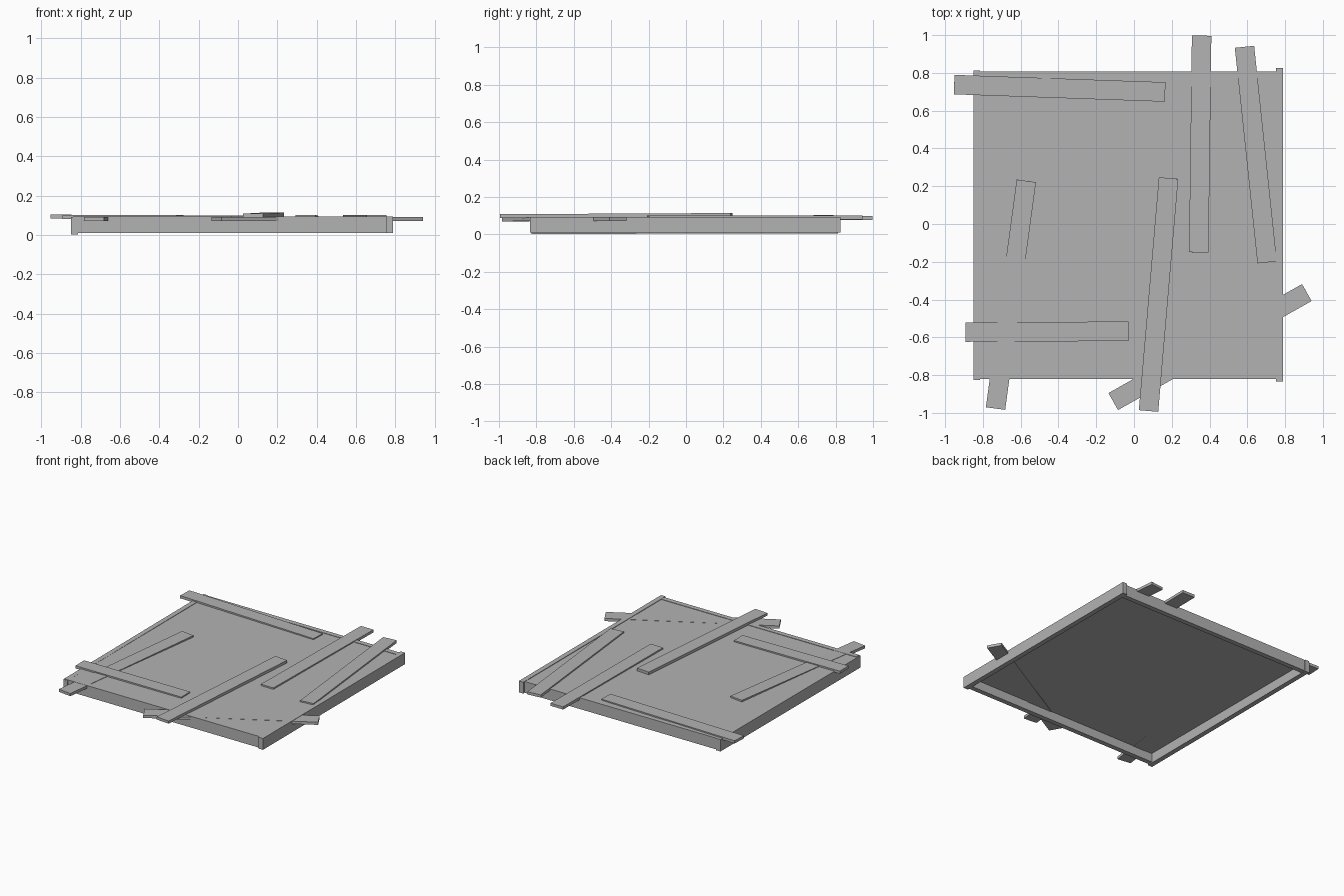
import bpy
from math import atan2, asin
from mathutils import Vector, Matrix

if "Cube" in bpy.data.objects:
    bpy.data.objects.remove(bpy.data.objects["Cube"])

grey = bpy.data.materials.new("weathered grey")
grey.use_nodes = True
colour = (0.45, 0.45, 0.45, 1)
grey.diffuse_color = colour
grey.node_tree.nodes["Principled BSDF"].inputs["Base Color"].default_value = colour


def board(name, start, end, width, thickness):
    """Box whose top face centre line runs from start to end."""
    a, b = Vector(start), Vector(end)
    d = b - a
    bpy.ops.mesh.primitive_cube_add(size=1)
    ob = bpy.context.object
    ob.name = name
    ob.data.transform(Matrix.Translation((0, 0, -thickness / 2))
                      @ Matrix.Diagonal((d.length, width, thickness, 1)))
    ob.location = (a + b) / 2
    ob.rotation_euler = (0, -asin(d.z / d.length), atan2(d.y, d.x))
    ob.data.materials.append(grey)
    return ob


# Frame: two long side rails, with front and back rails between them
board("left_rail", (0.77, -0.835, 0.094), (0.77, 0.825, 0.094), 0.036, 0.084)
board("right_rail", (-0.832, -0.825, 0.09), (-0.832, 0.812, 0.094), 0.036, 0.088)
board("front_rail", (-0.84, -0.803, 0.093), (0.77, -0.803, 0.093), 0.036, 0.083)
board("back_rail", (-0.84, 0.79, 0.093), (0.77, 0.79, 0.093), 0.036, 0.083)

# Thin panel set into the top of the frame
board("panel", (-0.83, -0.005, 0.09), (0.765, -0.005, 0.09), 1.58, 0.016)

# Loose planks nailed over the panel, slightly sunk into it
planks = {
    "centre_plank": ((0.077, -0.99, 0.108), (0.183, 0.243, 0.114)),
    "right_front_plank": ((-0.733, -0.977, 0.09), (-0.57, 0.228, 0.102)),
    "right_cross_plank": ((-0.892, -0.572, 0.102), (-0.03, -0.568, 0.099)),
    "back_cross_plank": ((-0.952, 0.738, 0.103), (0.165, 0.699, 0.098)),
    "back_plank": ((0.358, 0.997, 0.097), (0.343, -0.15, 0.101)),
    "left_back_plank": ((0.585, 0.938, 0.1), (0.705, -0.203, 0.1)),
    "diagonal_plank": ((-0.11, -0.94, 0.09), (0.915, -0.363, 0.092)),
}
for name, (start, end) in planks.items():
    board(name, start, end, 0.103, 0.02)
